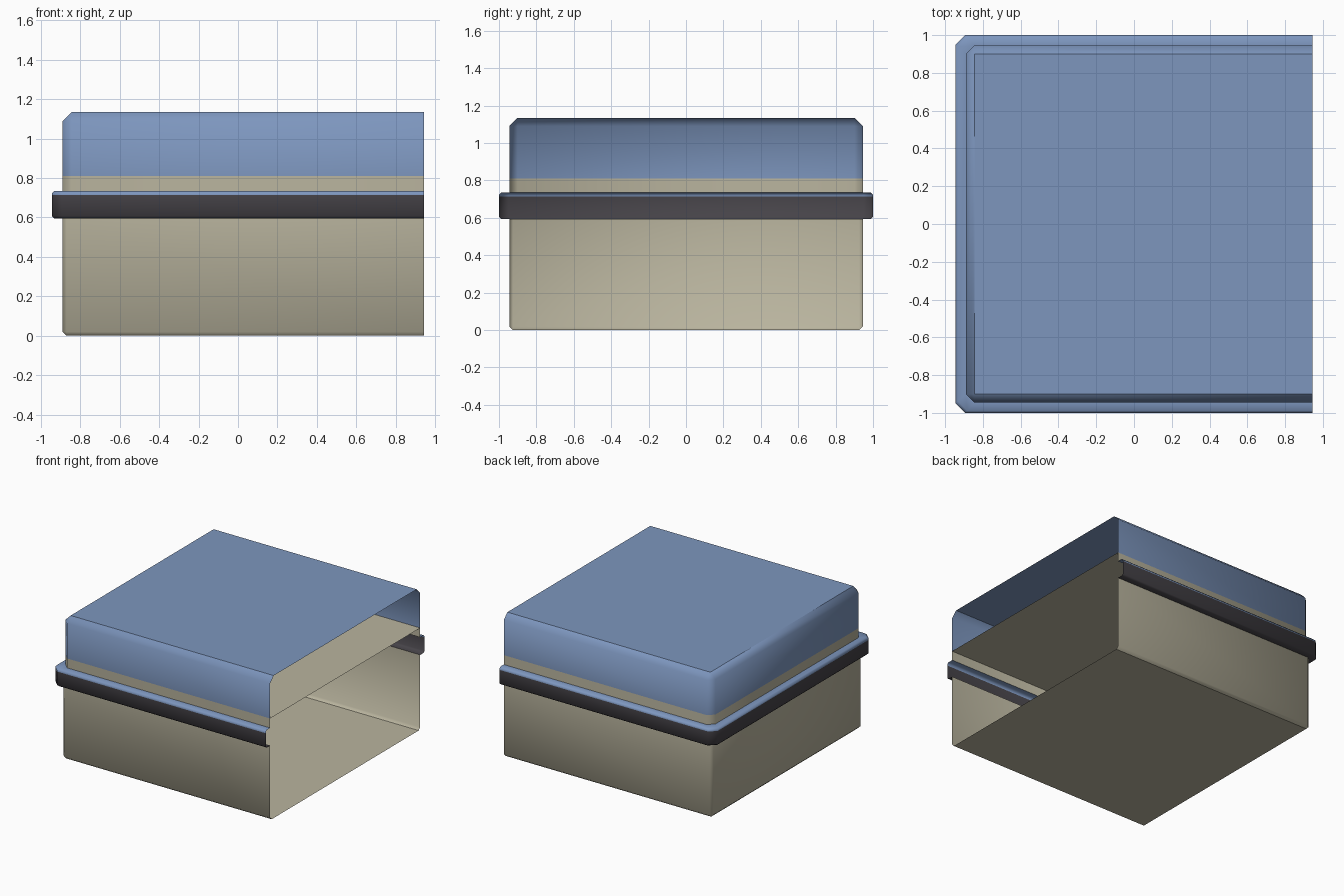
import bpy, bmesh, math

if "Cube" in bpy.data.objects:
    bpy.data.objects.remove(bpy.data.objects["Cube"])

X_OPEN = 0.945   # the +x end is an open cut
X_SIDE = -0.945
Y_SIDE = 1.0


def material(name, rgb):
    m = bpy.data.materials.new(name)
    m.diffuse_color = (*rgb, 1.0)
    m.use_nodes = True
    m.node_tree.nodes["Principled BSDF"].inputs["Base Color"].default_value = m.diffuse_color
    return m


blue = material("soft blue", (0.205, 0.305, 0.515))
beige = material("warm beige", (0.485, 0.456, 0.342))
dark = material("charcoal", (0.061, 0.056, 0.065))


def u_path(inset, z, c):
    """U-shaped outline, open at +x, with corners chamfered by c."""
    x, y = X_SIDE + inset, Y_SIDE - inset
    return [(X_OPEN, -y, z), (x + c, -y, z), (x, -y + c, z),
            (x, y - c, z), (x + c, y, z), (X_OPEN, y, z)]


def shell(name, sections, mats, cap=None, rule=None, inward=False):
    """Skin U outlines (inset, z, chamfer) bottom to top, optionally capping one end."""
    bm = bmesh.new()
    rings = [[bm.verts.new(p) for p in u_path(*s)] for s in sections]
    for a, b in zip(rings, rings[1:]):
        for i in range(5):
            bm.faces.new((a[i], b[i], b[i + 1], a[i + 1]))
    if cap == "top":
        bm.faces.new(rings[-1])
    elif cap == "bottom":
        bm.faces.new(rings[0][::-1])
    bmesh.ops.remove_doubles(bm, verts=bm.verts, dist=0.0005)
    bm.normal_update()
    # front wall must face -y, or +y for an inward-facing shell
    front = min(bm.faces, key=lambda f: f.normal.y * f.calc_area()
                if f.calc_center_median().y < -0.8 else 9)
    is_outward = front.normal.y < -0.5
    if is_outward == inward:
        bmesh.ops.reverse_faces(bm, faces=bm.faces)
    if rule:
        for f in bm.faces:
            f.material_index = rule(f.calc_center_median())
    mesh = bpy.data.meshes.new(name)
    bm.to_mesh(mesh)
    bm.free()
    ob = bpy.data.objects.new(name, mesh)
    bpy.context.collection.objects.link(ob)
    for m in mats:
        mesh.materials.append(m)
    bpy.ops.object.select_all(action='DESELECT')
    ob.select_set(True)
    bpy.context.view_layer.objects.active = ob
    bpy.ops.object.shade_smooth_by_angle(angle=math.radians(60))
    return ob


# lower box: floor and walls, surfaces facing the open interior
shell("lower_box", [(0.075, 0.0, 0.0), (0.055, 0.02, 0.02), (0.055, 0.595, 0.02)],
      [beige], cap="bottom", inward=True)

# hollow rim band: charcoal sides, blue top
shell("rim_band", [(0.055, 0.595, 0.045), (0.012, 0.595, 0.05), (0.0, 0.607, 0.05),
                   (0.0, 0.713, 0.05), (0.0, 0.723, 0.05), (0.012, 0.735, 0.05),
                   (0.055, 0.735, 0.045)],
      [dark, blue], rule=lambda c: 1 if c.z > 0.713 else 0)

# beige collar with a flat deck under the lid
shell("collar", [(0.055, 0.735, 0.045), (0.055, 0.81, 0.045)], [beige], cap="top")

# lid with bevelled top edge
shell("lid", [(0.055, 0.81, 0.045), (0.055, 1.09, 0.045), (0.10, 1.135, 0.0)],
      [blue], cap="top")
